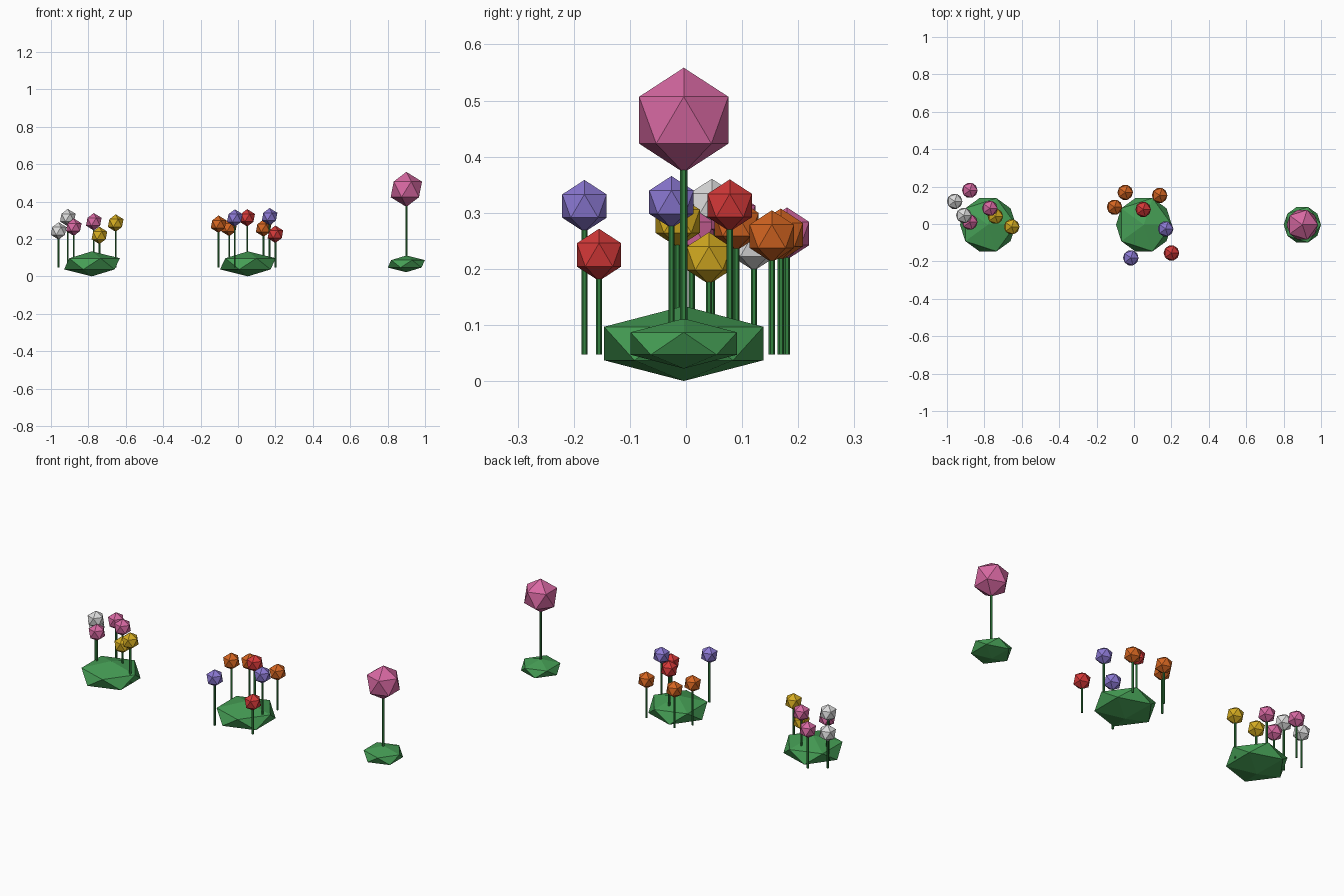
import bpy

if "Cube" in bpy.data.objects:
    bpy.data.objects.remove(bpy.data.objects["Cube"])


def material(name, r, g, b):
    m = bpy.data.materials.new(name)
    m.diffuse_color = (r, g, b, 1)
    m.use_nodes = True
    m.node_tree.nodes["Principled BSDF"].inputs["Base Color"].default_value = m.diffuse_color
    return m


MATS = {
    "leaf": material("leaf green", 0.06, 0.34, 0.09),
    "stem": material("stem green", 0.033, 0.22, 0.05),
    "pink": material("pink", 0.68, 0.14, 0.36),
    "white": material("white", 0.72, 0.72, 0.72),
    "yellow": material("yellow", 0.66, 0.41, 0.015),
    "orange": material("orange", 0.66, 0.13, 0.015),
    "red": material("red", 0.66, 0.04, 0.04),
    "purple": material("purple", 0.26, 0.19, 0.65),
}
STEM_BOTTOM = 0.047


def ball(name, loc, radius, mat, flat=1.0):
    # Faceted icosahedron, optionally squashed in height
    bpy.ops.mesh.primitive_ico_sphere_add(subdivisions=1, radius=radius, location=loc)
    ob = bpy.context.object
    ob.name = name
    ob.scale.z = flat
    ob.data.materials.append(MATS[mat])


def flower(name, x, y, z, colour, radius=0.0465, stem=0.0056):
    # Thin stem running up into the faceted bloom
    bpy.ops.mesh.primitive_cylinder_add(
        vertices=6, radius=stem, depth=z - STEM_BOTTOM,
        location=(x, y, (z + STEM_BOTTOM) / 2))
    ob = bpy.context.object
    ob.name = name + "_stem"
    ob.data.materials.append(MATS["stem"])
    ball(name + "_bloom", (x, y, z), radius, colour)


# Leafy mounds
for name, x, r in (("left_mound", -0.781, 0.167),
                   ("middle_mound", 0.053, 0.167),
                   ("right_mound", 0.9, 0.1115)):
    ball(name, (x, -0.004, 0.067), r, "leaf", 0.4)

# Left and middle clusters of small flowers
CLUSTERS = {
    "left_flower": [
        (-0.959, 0.121, 0.243, "white"), (-0.91, 0.046, 0.314, "white"),
        (-0.878, 0.180, 0.263, "pink"), (-0.878, 0.010, 0.263, "pink"),
        (-0.771, 0.084, 0.292, "pink"),
        (-0.741, 0.041, 0.219, "yellow"), (-0.654, -0.015, 0.285, "yellow"),
    ],
    "middle_flower": [
        (-0.104, 0.090, 0.279, "orange"), (-0.047, 0.169, 0.261, "orange"),
        (0.137, 0.153, 0.258, "orange"),
        (0.049, 0.078, 0.313, "red"), (0.200, -0.155, 0.225, "red"),
        (0.169, -0.026, 0.319, "purple"), (-0.017, -0.181, 0.312, "purple"),
    ],
}
for name, flowers in CLUSTERS.items():
    for i, (x, y, z, colour) in enumerate(flowers, 1):
        flower(f"{name}_{i}", x, y, z, colour)

# Single tall flower on the right
flower("tall_flower", 0.9, -0.004, 0.465, "pink", 0.0935, 0.0065)
